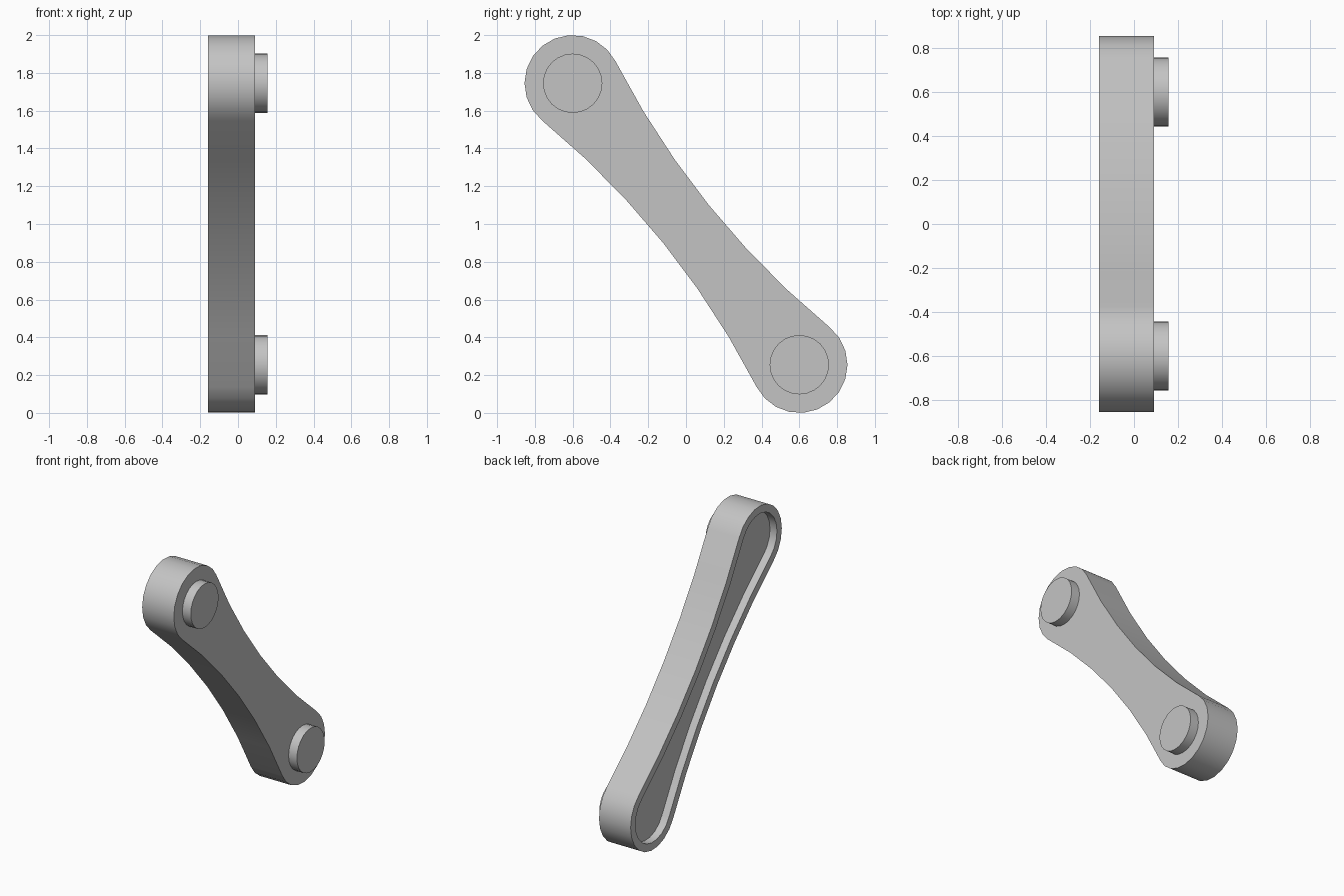
import bpy
import bmesh
import math
from mathutils import Vector

cube = bpy.data.objects.get("Cube")
if cube:
    bpy.data.objects.remove(cube, do_unlink=True)

# Overall dimensions
TOP, BOTTOM = Vector((0, -0.6, 1.745)), Vector((0, 0.6, 0.255))
END_R, WAIST = 0.255, 0.157
BACK, FACE, PEG_END = -0.16, 0.09, 0.156
RIM, DEPTH, PEG_R = 0.055, 0.055, 0.157

mid = (TOP + BOTTOM) / 2
along = (BOTTOM - TOP).normalized()
across = Vector((0, -along.z, along.y))
half = (BOTTOM - TOP).length / 2
# Radius of the side arcs that run tangent into the round ends
SIDE_R = (half**2 + WAIST**2 - END_R**2) / (2 * (END_R - WAIST))

grey = bpy.data.materials.new("light_grey")
grey.use_nodes = True
grey.diffuse_color = (0.55, 0.55, 0.55, 1)
grey.node_tree.nodes["Principled BSDF"].inputs["Base Color"].default_value = grey.diffuse_color


def outline(inset, end_steps=12, side_steps=6):
    """Closed waisted outline with round ends, shrunk by inset."""
    tilt = math.asin(half / (SIDE_R + END_R))
    r, big = END_R - inset, SIDE_R + inset
    pts = []
    for side in (1, -1):
        # concave side
        for i in range(side_steps):
            a = tilt * (2 * i / side_steps - 1)
            pts.append((side * big * math.sin(a),
                        side * (SIDE_R + WAIST - big * math.cos(a))))
        # round end
        start = math.pi / 2 + tilt
        for i in range(end_steps):
            a = start - 2 * start * i / end_steps
            pts.append((side * (half + r * math.cos(a)), side * r * math.sin(a)))
    return [mid + along * s + across * t for s, t in pts]


def ring(bm, pts, x):
    return [bm.verts.new((x, p.y, p.z)) for p in pts]


def bridge(bm, a, b):
    for i in range(len(a)):
        j = (i + 1) % len(a)
        bm.faces.new((a[i], a[j], b[j], b[i]))


def finish(bm, name):
    bmesh.ops.recalc_face_normals(bm, faces=bm.faces)
    mesh = bpy.data.meshes.new(name)
    bm.to_mesh(mesh)
    bm.free()
    mesh.materials.append(grey)
    obj = bpy.data.objects.new(name, mesh)
    bpy.context.collection.objects.link(obj)
    bpy.ops.object.select_all(action="DESELECT")
    obj.select_set(True)
    bpy.context.view_layer.objects.active = obj
    bpy.ops.object.shade_smooth_by_angle(angle=math.radians(30))


# Link body with a shallow pocket in its -x side
bm = bmesh.new()
outer, inner = outline(0), outline(RIM)
rings = [ring(bm, outer, FACE), ring(bm, outer, BACK),
         ring(bm, inner, BACK), ring(bm, inner, BACK + DEPTH)]
for a, b in zip(rings, rings[1:]):
    bridge(bm, a, b)
bm.faces.new(rings[0])
bm.faces.new(rings[-1])
finish(bm, "link_body")

# Round pegs on the +x side
for name, centre in (("upper_peg", TOP), ("lower_peg", BOTTOM)):
    bm = bmesh.new()
    angles = [math.tau * i / 24 for i in range(24)]
    circle = [centre + PEG_R * Vector((0, math.cos(a), math.sin(a))) for a in angles]
    base, tip = ring(bm, circle, FACE), ring(bm, circle, PEG_END)
    bridge(bm, base, tip)
    bm.faces.new(base)
    bm.faces.new(tip)
    finish(bm, name)
